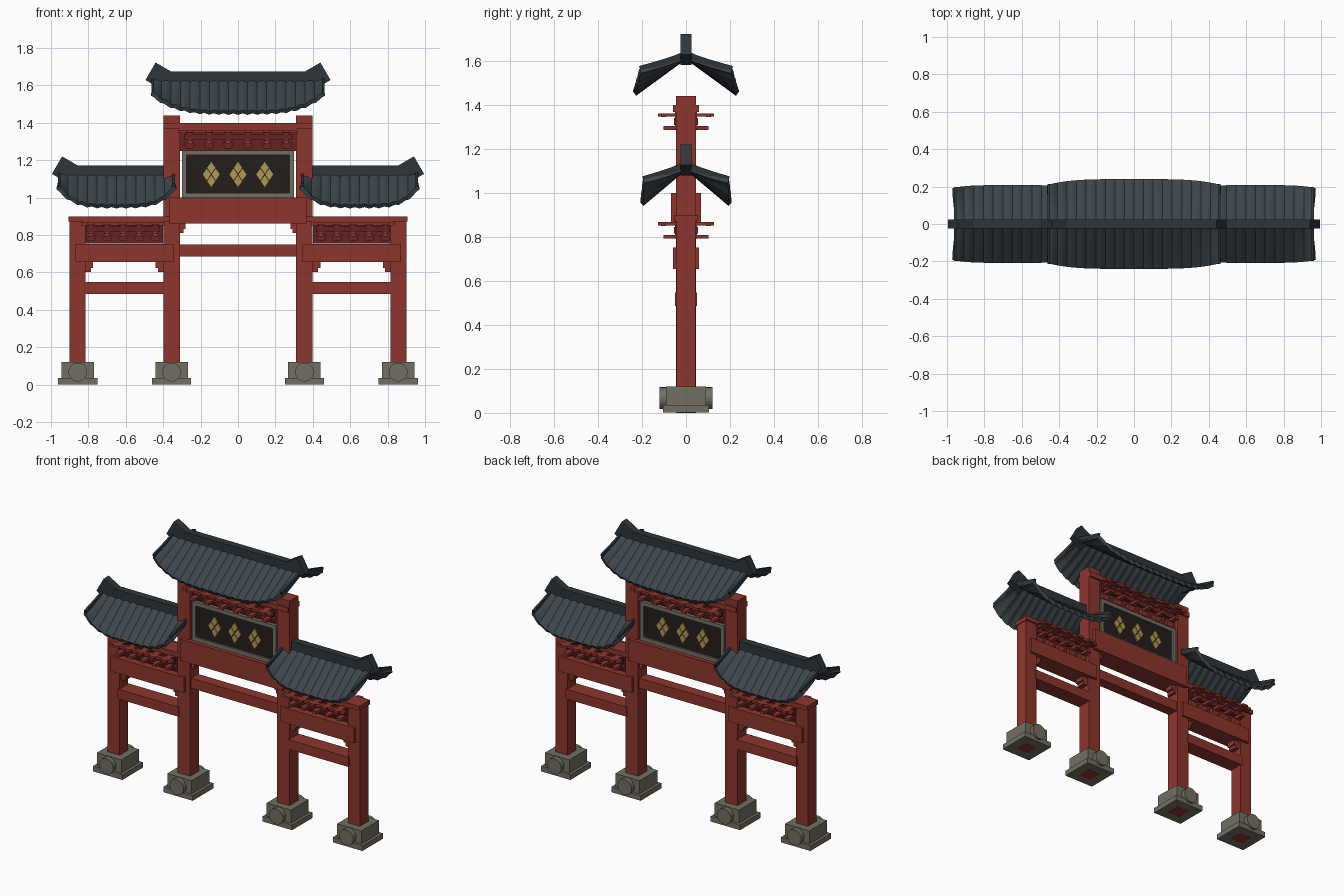
import bpy, bmesh, math
from mathutils import Matrix, Vector

if "Cube" in bpy.data.objects:
    bpy.data.objects.remove(bpy.data.objects["Cube"])


def material(name, rgb):
    m = bpy.data.materials.new(name)
    m.use_nodes = True
    m.diffuse_color = (*rgb, 1)
    m.node_tree.nodes["Principled BSDF"].inputs["Base Color"].default_value = (*rgb, 1)
    return m


RED = material("red_paint", (0.27, 0.036, 0.027))
DARK_RED = material("dark_red_paint", (0.13, 0.016, 0.016))
STONE = material("stone", (0.17, 0.16, 0.125))
TILE = material("slate_tile", (0.045, 0.06, 0.07))
RIDGE = material("dark_ridge", (0.028, 0.036, 0.042))
PANEL = material("dark_panel", (0.018, 0.013, 0.012))
GOLD = material("gold", (0.45, 0.32, 0.085))


def finish(name, bm, mat):
    bmesh.ops.recalc_face_normals(bm, faces=bm.faces)
    mesh = bpy.data.meshes.new(name)
    bm.to_mesh(mesh)
    bm.free()
    mesh.materials.append(mat)
    ob = bpy.data.objects.new(name, mesh)
    bpy.context.collection.objects.link(ob)
    return ob


def add_box(bm, x0, x1, y0, y1, z0, z1, tilt=0):
    size = (x1 - x0, y1 - y0, z1 - z0)
    mid = ((x0 + x1) / 2, (y0 + y1) / 2, (z0 + z1) / 2)
    mat = Matrix.Translation(mid) @ Matrix.Rotation(tilt, 4, 'Y') @ Matrix.Diagonal((*size, 1))
    return bmesh.ops.create_cube(bm, size=1, matrix=mat)["verts"]


def box(name, mat, x0, x1, depth, z0, z1, tilt=0):
    bm = bmesh.new()
    add_box(bm, x0, x1, -depth, depth, z0, z1, tilt)
    return finish(name, bm, mat)


def mirror_box(name, mat, x0, x1, *rest):
    # Same box on both sides of the gate
    box("left_" + name, mat, x0, x1, *rest)
    box("right_" + name, mat, -x1, -x0, *rest)


# Stone footings with a drum on the front and back
def footing(name, x):
    bm = bmesh.new()
    add_box(bm, x - 0.105, x + 0.105, -0.105, 0.105, 0.001, 0.035)
    add_box(bm, x - 0.087, x + 0.087, -0.09, 0.09, 0.035, 0.12)
    bmesh.ops.create_cone(bm, cap_ends=True, segments=20, radius1=0.05, radius2=0.05, depth=0.24,
                          matrix=Matrix.Translation((x, 0, 0.067)) @ Matrix.Rotation(math.pi / 2, 4, 'X'))
    finish(name, bm, STONE)


for side, s in (("left", 1), ("right", -1)):
    footing(side + "_outer_footing", s * 0.857)
    footing(side + "_inner_footing", s * 0.355)

# Posts, beams and corbels
mirror_box("outer_post", RED, 0.815, 0.9, 0.043, 0, 0.88)
mirror_box("inner_post", RED, 0.311, 0.399, 0.045, 0, 1.44)
mirror_box("side_tie", RED, 0.39, 0.825, 0.05, 0.485, 0.548)
mirror_box("side_beam", RED, 0.345, 0.87, 0.06, 0.655, 0.752)
mirror_box("side_cap_beam", RED, 0.36, 0.905, 0.055, 0.872, 0.9)
box("middle_tie", RED, -0.345, 0.345, 0.035, 0.685, 0.75)
box("middle_beam", RED, -0.367, 0.367, 0.068, 0.862, 1.0)
box("middle_cap_beam", RED, -0.397, 0.397, 0.058, 1.368, 1.4)
for x0, x1, z in ((0.775, 0.82, 0.655), (0.395, 0.44, 0.655), (0.28, 0.315, 0.862)):
    inward = 0.012 if x0 > 0.7 or x0 < 0.3 else 0
    outward = 0.012 if not inward else 0
    mirror_box("upper_corbel", RED, x0, x1, 0.03, z - 0.03, z)
    mirror_box("lower_corbel", RED, x0 + inward, x1 - outward, 0.03, z - 0.052, z - 0.03)


# Bracket sets: tapered blocks, crossing arms and long rails
def brackets(name, x0, x1, z, count):
    box(name + "_back_board", DARK_RED, x0, x1, 0.02, z, z + 0.12)
    bm = bmesh.new()
    for i in range(count):
        x = x0 + (x1 - x0) * (i + 0.5) / count
        block = add_box(bm, x - 0.03, x + 0.03, -0.05, 0.05, z + 0.012, z + 0.045)
        for v in block:
            if v.co.z < z + 0.02:
                v.co.x = x + (v.co.x - x) * 0.6
                v.co.y *= 0.7
        add_box(bm, x - 0.015, x + 0.015, -0.102, 0.102, z + 0.037, z + 0.055)
        add_box(bm, x - 0.013, x + 0.013, -0.05, 0.05, z + 0.055, z + 0.098)
        add_box(bm, x - 0.02, x + 0.02, -0.127, 0.127, z + 0.098, z + 0.112)
    for y in (-0.102, 0.102):
        add_box(bm, x0 - 0.01, x1 + 0.01, y - 0.012, y + 0.012, z + 0.095, z + 0.112)
    add_box(bm, x0, x1, -0.05, 0.05, z + 0.108, z + 0.12)
    finish(name + "_brackets", bm, RED)
    bm = bmesh.new()
    for y in (-0.045, 0.045):
        add_box(bm, x0 + 0.02, x1 - 0.02, y - 0.01, y + 0.01, z + 0.06, z + 0.09)
    finish(name + "_rails", bm, DARK_RED)


brackets("left_side", 0.4, 0.83, 0.755, 5)
brackets("right_side", -0.83, -0.4, 0.755, 5)
brackets("middle", -0.31, 0.31, 1.25, 6)

# Framed plaque, with abstract gold diamonds on both faces
box("plaque_panel", PANEL, -0.275, 0.275, 0.03, 1.02, 1.23)
bm = bmesh.new()
for z in (1.0, 1.228):
    add_box(bm, -0.3, 0.3, -0.042, 0.042, z, z + 0.025)
for x in (-0.3, 0.275):
    add_box(bm, x, x + 0.025, -0.042, 0.042, 1.025, 1.228)
finish("plaque_frame", bm, STONE)
bm = bmesh.new()
for x in (-0.143, 0, 0.143):
    for dx, dz in ((-0.024, 0), (0.024, 0), (0, 0.036), (0, -0.036)):
        for y in (-0.033, 0.033):
            place = Matrix.Translation((x + dx, y, 1.124 + dz)) @ Matrix.Diagonal((0.9, 1, 1.3, 1))
            turn = Matrix.Rotation(math.pi / 4, 4, 'Y') @ Matrix.Diagonal((0.034, 0.008, 0.034, 1))
            bmesh.ops.create_cube(bm, size=1, matrix=place @ turn)
finish("plaque_diamonds", bm, GOLD)


# Curved tile roofs with raised ribs and lifted corners
def roof(name, cx, half, top, reach, pull, ribs, horns):
    bm = bmesh.new()
    nx, ny = ribs * 4, 12
    rows = []
    for i in range(nx + 1):
        t = 2 * i / nx - 1
        lift = t ** 4
        rib = 0.008 * abs(math.sin(math.pi * i / 4))
        row = []
        for j in range(ny + 1):
            s = 2 * j / ny - 1
            v = abs(s)
            y = s * (reach - pull * lift)
            drop = (0.175 - 0.105 * lift) * v ** (1 - 0.2 * lift)
            row.append(bm.verts.new((cx + t * half, y, top - drop + rib)))
        rows.append(row)
    for a, b in zip(rows, rows[1:]):
        for j in range(ny):
            bm.faces.new((a[j], b[j], b[j + 1], a[j + 1]))
    ob = finish(name + "_tiles", bm, TILE)
    if ob.data.polygons[0].normal.z < 0:
        ob.data.flip_normals()
    thick = ob.modifiers.new("thickness", 'SOLIDIFY')
    thick.thickness = 0.022
    thick.offset = -1
    # Ridge bar and tilted end horns
    box(name + "_ridge", RIDGE, cx - half + 0.015, cx + half - 0.015, 0.024, top - 0.02, top + 0.04)
    for s in horns:
        x = cx + s * (half - 0.033)
        box(name + "_horn", RIDGE, x - 0.047, x + 0.047, 0.025, top - 0.037, top + 0.071, -s * math.radians(30))
        # Dark trim along the gable edge
    for s in (-1, 1):
        bm = bmesh.new()
        x = cx + s * (half - 0.005)
        end = reach - pull
        for ys in (-1, 1):
            for k in range(6):
                p, q = [Vector((x, ys * end * v, top - 0.07 * v ** 0.8)) for v in (k / 6, (k + 1) / 6)]
                mid, d = (p + q) / 2, q - p
                mat = Matrix.Translation(mid) @ d.to_track_quat('Y', 'Z').to_matrix().to_4x4()
                bmesh.ops.create_cube(bm, size=1, matrix=mat @ Matrix.Diagonal((0.014, d.length, 0.026, 1)))
        finish(name + "_gable_trim", bm, RIDGE)


roof("middle_roof", 0, 0.46, 1.635, 0.24, 0.03, 18, (-1, 1))
roof("left_roof", 0.65, 0.31, 1.133, 0.208, 0.013, 12, (1,))
roof("right_roof", -0.65, 0.31, 1.133, 0.208, 0.013, 12, (-1,))
